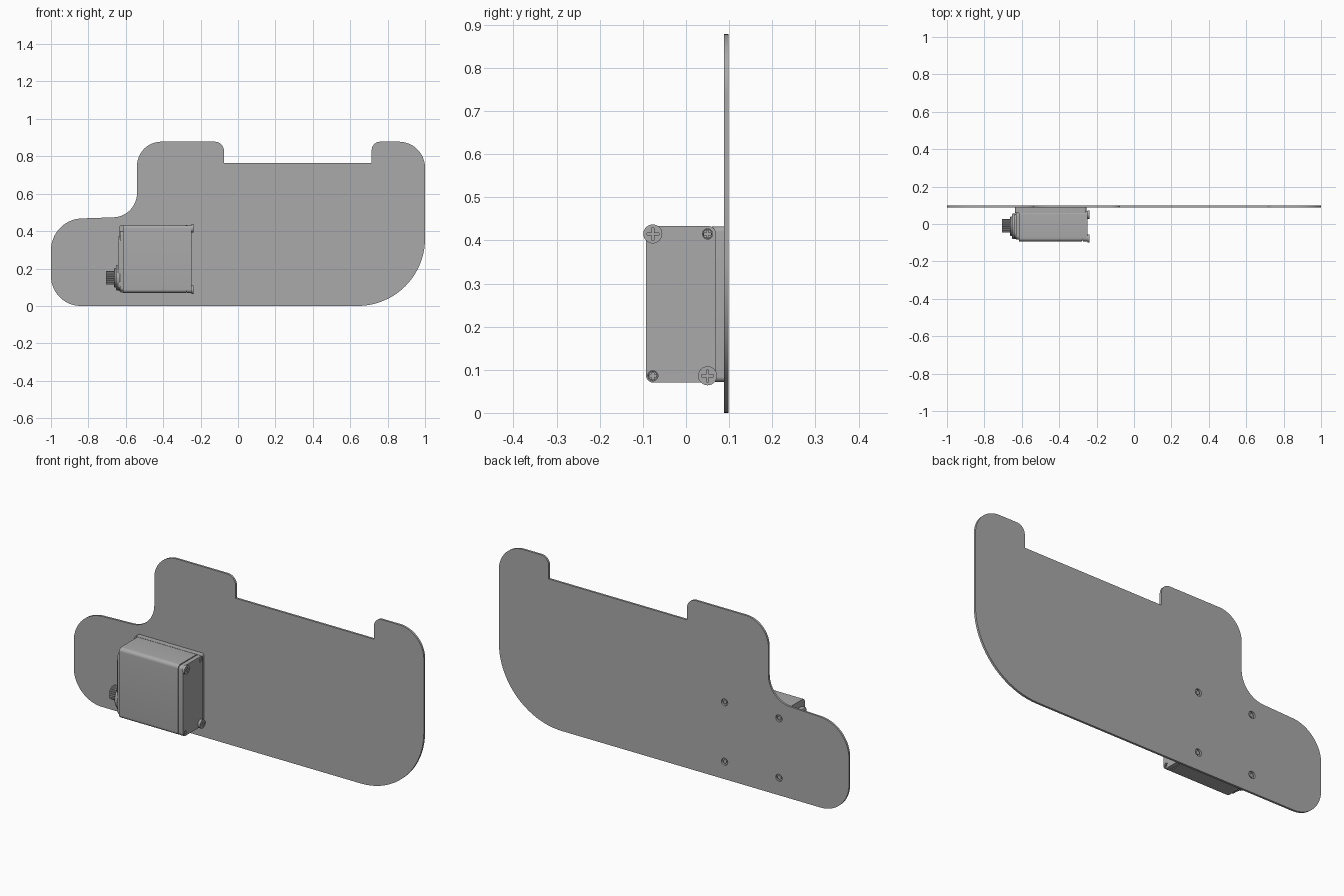
import bpy, bmesh, math
from mathutils import Matrix, Vector

cube = bpy.data.objects.get("Cube")
if cube:
    bpy.data.objects.remove(cube, do_unlink=True)

# One neutral grey for everything
grey = bpy.data.materials.new("neutral grey")
grey.use_nodes = True
GREY = (0.4, 0.4, 0.4, 1)
grey.diffuse_color = GREY
grey.node_tree.nodes["Principled BSDF"].inputs["Base Color"].default_value = GREY

# Local drawing plane to model axes: "y" draws in x/z, "x" draws in y/z
FRAMES = {
    "y": Matrix(((1, 0, 0, 0), (0, 0, -1, 0), (0, 1, 0, 0), (0, 0, 0, 1))),
    "x": Matrix(((0, 0, 1, 0), (1, 0, 0, 0), (0, 1, 0, 0), (0, 0, 0, 1))),
}


def rounded(corners, steps=12):
    """Outline from (u, v, radius) corners, each replaced by an arc."""
    out = []
    n = len(corners)
    for i, (u, v, r) in enumerate(corners):
        p = Vector((u, v))
        if r == 0:
            out.append(p)
            continue
        a = (Vector(corners[i - 1][:2]) - p).normalized()
        b = (Vector(corners[(i + 1) % n][:2]) - p).normalized()
        half = a.angle(b) / 2
        centre = p + (a + b).normalized() * r / math.sin(half)
        start = p + a * r / math.tan(half) - centre
        sweep = start.angle_signed(p + b * r / math.tan(half) - centre)
        for k in range(steps + 1):
            out.append(centre + Matrix.Rotation(-sweep * k / steps, 2) @ start)
    return out


def box(u0, u1, v0, v1, r):
    return rounded([(u0, v0, r), (u1, v0, r), (u1, v1, r), (u0, v1, r)], 8)


def circle(u, v, r, n=32, inner=None):
    """Circle, or a splined ring outline when an inner radius is given."""
    pts = []
    for k in range(n):
        t = math.tau * k / n
        rad = inner if inner and k % 4 > 1 else r
        pts.append(Vector((u + rad * math.cos(t), v + rad * math.sin(t))))
    return pts


def cross(u, v, length, w):
    pts = []
    for k in range(4):
        turn = Matrix.Rotation(k * math.pi / 2, 2)
        for p in ((length, -w), (length, w), (w, w)):
            pts.append(turn @ Vector(p) + Vector((u, v)))
    return pts


def slab(name, loops, axis, lo, hi, bevel=0):
    """Extrude outlines (later loops are holes) between lo and hi on an axis."""
    curve = bpy.data.curves.new(name, "CURVE")
    curve.dimensions = "2D"
    curve.fill_mode = "BOTH"
    curve.extrude = (hi - lo) / 2
    for loop in loops:
        spline = curve.splines.new("POLY")
        spline.points.add(len(loop) - 1)
        for point, p in zip(spline.points, loop):
            point.co = (p.x, p.y, 0, 1)
        spline.use_cyclic_u = True
    obj = bpy.data.objects.new(name, curve)
    bpy.context.collection.objects.link(obj)
    bpy.ops.object.select_all(action="DESELECT")
    obj.select_set(True)
    bpy.context.view_layer.objects.active = obj
    bpy.ops.object.convert(target="MESH")
    obj = bpy.context.view_layer.objects.active
    mesh = obj.data
    mesh.transform(FRAMES[axis])
    shift = Vector((0, 0, 0))
    shift["xyz".index(axis)] = (lo + hi) / 2
    mesh.transform(Matrix.Translation(shift))
    bm = bmesh.new()
    bm.from_mesh(mesh)
    bmesh.ops.remove_doubles(bm, verts=bm.verts, dist=1e-5)
    if len(loops) == 1:
        bmesh.ops.dissolve_limit(bm, angle_limit=0.01, verts=bm.verts, edges=bm.edges)
    bmesh.ops.recalc_face_normals(bm, faces=bm.faces)
    bm.to_mesh(mesh)
    bm.free()
    mesh.materials.clear()
    mesh.materials.append(grey)
    if bevel:
        mod = obj.modifiers.new("edge", "BEVEL")
        mod.width = bevel
        mod.segments = 3
        mod.angle_limit = math.radians(50)
    bpy.ops.object.shade_smooth_by_angle(angle=math.radians(35))
    return obj


# Thin flat panel with four mounting holes
outline = rounded([
    (-1, 0, .16), (1, 0, .36), (1, .878, .14), (.715, .878, .045), (.715, .765, 0),
    (-.075, .765, 0), (-.075, .878, .05), (-.54, .878, .13), (-.54, .478, .13),
    (-1, .462, .17)], 20)
mounts = [(x, z) for x in (-.6, -.29) for z in (.09, .397)]
slab("panel", [outline] + [circle(x, z, .018) for x, z in mounts], "y", .088, .099)
for x, z in mounts:
    slab("mount_pin", [circle(x, z, .01, 16)], "y", .085, .096)

# Pad joining the motor case to the panel
slab("mount_pad", [box(-.635, -.255, .072, .432, .012)], "y", .06, .089)

# Motor case, seam and end lid
slab("motor_case", [box(-.093, .07, .07, .433, .018)], "x", -.614, -.277)
slab("lid_seam", [box(-.089, .066, .074, .429, .016)], "x", -.28, -.27)
screws = [(y, z) for z in (.086, .415) for y in (-.077, .05)]
slab("end_lid", [box(-.093, .07, .07, .433, .018)] +
     [circle(y, z, .012, 20) for y, z in screws], "x", -.272, -.249)

# Lid screws: two washer heads on one diagonal, two small flush heads
for y, z in screws:
    big = (y < 0) == (z > .2)
    r, top = (.022, -.237) if big else (.0105, -.25)
    arm = .014 if big else .008
    slab("screw_shank", [circle(y, z, .0115, 20)], "x", -.274, -.256)
    slab("screw_head", [circle(y, z, r), cross(y, z, arm, .0025)], "x", top - .012, top)
    if big:
        slab("screw_floor", [circle(y, z, r - .001)], "x", top - .0118, top - .008)

# Gear cover, stepped towards the output shaft
slab("gear_cover_base", [box(-.083, .06, .078, .40, .02)], "x", -.632, -.61, .004)
slab("gear_cover", [box(-.075, .052, .085, .37, .03)], "x", -.642, -.625, .004)
slab("gear_dome", [circle(-.012, .15, .068, 48)], "x", -.652, -.63, .005)
slab("shaft_collar", [circle(-.012, .15, .052, 48)], "x", -.662, -.645, .004)

# Splined output shaft with a centre bore
slab("output_shaft", [circle(-.01, .15, .036, 80, .032), circle(-.01, .15, .014, 24)],
     "x", -.706, -.655)
slab("shaft_core", [circle(-.01, .15, .02, 24)], "x", -.685, -.655)
